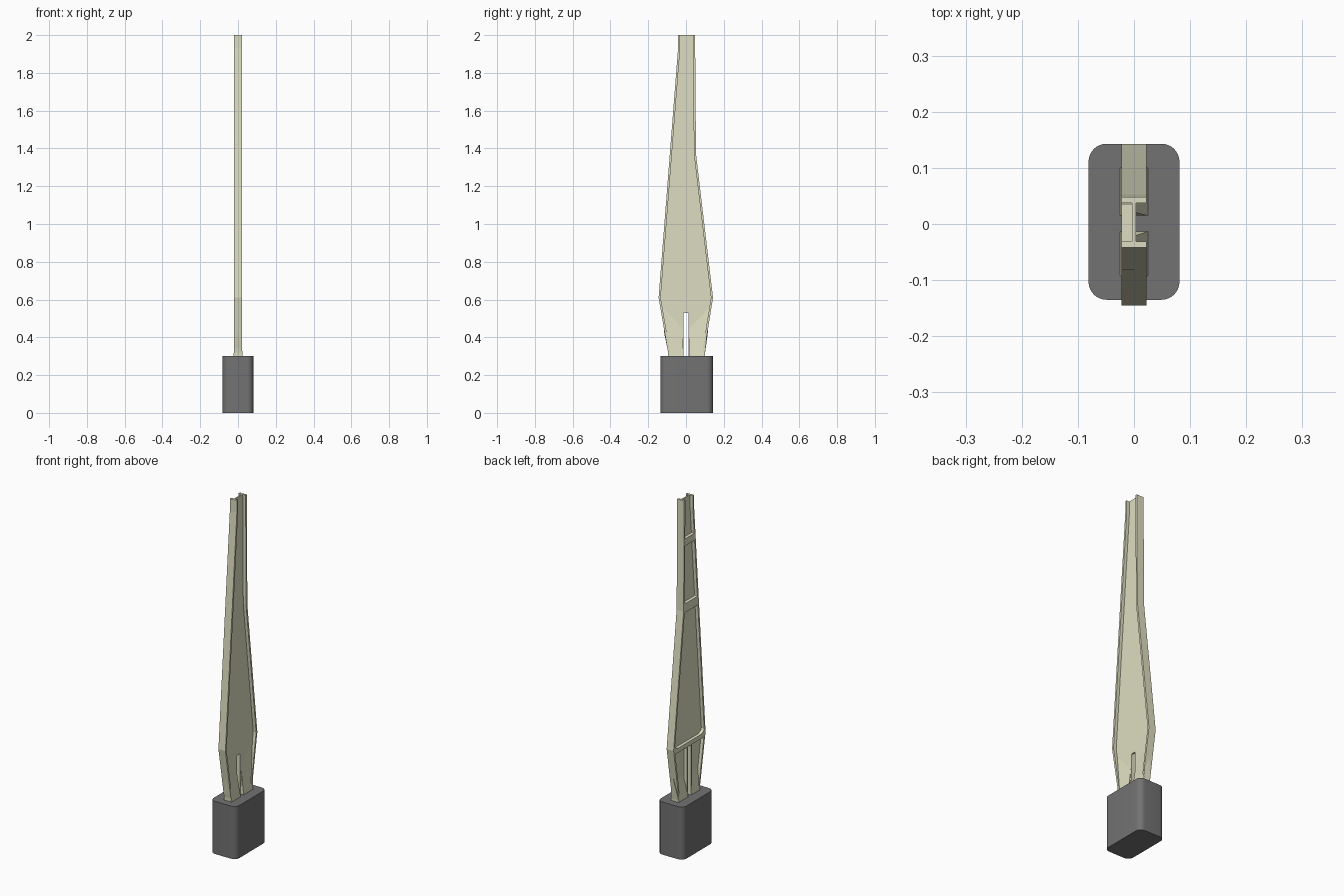
import bpy, bmesh

if "Cube" in bpy.data.objects:
    bpy.data.objects.remove(bpy.data.objects["Cube"])

def material(name, rgb):
    m = bpy.data.materials.new(name)
    m.diffuse_color = (*rgb, 1)
    m.use_nodes = True
    m.node_tree.nodes["Principled BSDF"].inputs["Base Color"].default_value = m.diffuse_color
    return m

CREAM = material("cream", (0.73, 0.73, 0.54))
GREY = material("dark_grey", (0.17, 0.17, 0.17))

def finish(name, bm, mat):
    bmesh.ops.recalc_face_normals(bm, faces=bm.faces)
    me = bpy.data.meshes.new(name)
    bm.to_mesh(me)
    bm.free()
    me.materials.append(mat)
    ob = bpy.data.objects.new(name, me)
    bpy.context.collection.objects.link(ob)
    return ob

def slab(name, pts, x0, x1):
    """Extrude a (y, z) outline from x0 to x1."""
    bm = bmesh.new()
    f = bm.faces.new([bm.verts.new((x0, y, z)) for y, z in pts])
    ext = bmesh.ops.extrude_face_region(bm, geom=[f])["geom"]
    verts = [v for v in ext if isinstance(v, bmesh.types.BMVert)]
    bmesh.ops.translate(bm, verts=verts, vec=(x1 - x0, 0, 0))
    return finish(name, bm, CREAM)

def strip(name, path, dy, x0, x1):
    """Flange following a path, dy thick towards the inside."""
    return slab(name, path + [(y + dy, z) for y, z in reversed(path)], x0, x1)

X = 0.022      # half thickness of the blade
T = 0.011      # flange thickness
front = [(-.093, .28), (-.095, .32), (-.145, .61), (-.042, 1.93), (-.042, 2)]
back = [(.1, .28), (.098, .33), (.143, .61), (.053, 1.37), (.048, 2)]

# Central web with the slit between the two legs
slit = [(.013, .28), (.013, .53), (-.013, .53), (-.013, .28)]
slab("web", front + back[::-1] + slit, -.004, .004)

# Outer flanges
strip("front_flange", front, T, -X, X)
strip("back_flange", back, -T, -X, X)

# Cross ribs on the left side of the web, filleted towards the flanges
def rib(name, z, y0, y1, h, r):
    slab(name, [(y0, z), (y1, z), (y1, z + h + r), (y1 - r * .35, z + h + r * .35),
                (y1 - r, z + h), (y0 + r, z + h), (y0 + r * .35, z + h + r * .35),
                (y0, z + h + r)], -X, 0)

rib("knee_rib", .585, -.137, .136, .025, .03)
rib("middle_rib", 1.36, -.082, .048, .05, .015)
rib("upper_rib", 1.74, -.052, .046, .04, .012)

# Legs: inner flange along the slit, tapered fill and foot collar
for name, s, a, b in (("front", -1, -.092, -.013), ("back", 1, .1, .015)):
    strip(name + "_leg_inner_flange",
          [(s * .013, .28), (s * .013, .53), (s * .013, .59)], s * .009, -X, 0)
    bm = bmesh.new()
    lo = [bm.verts.new(p) for p in ((-.027, a, .28), (.027, a, .28), (.027, b, .28), (-.027, b, .28))]
    mid = [bm.verts.new(p) for p in ((-.024, a, .31), (.024, a, .31), (.024, b, .31), (-.024, b, .31))]
    tip = [bm.verts.new(p) for p in ((-.004, s * .115, .42), (.004, s * .125, .56),
                                     (.004, s * .02, .45), (-.004, s * .03, .42))]
    for p, q in ((lo, mid), (mid, tip)):
        for i in range(4):
            j = (i + 1) % 4
            bm.faces.new((p[i], p[j], q[j], q[i]))
    bm.faces.new(lo[::-1])
    bm.faces.new(tip)
    finish(name + "_leg_foot", bm, CREAM)

# Rounded base block
bm = bmesh.new()
bmesh.ops.create_cube(bm, size=1)
for v in bm.verts:
    v.co = (v.co.x * .162, v.co.y * .278 + .004, v.co.z * .3 + .15)
edges = [e for e in bm.edges if abs(e.verts[0].co.z - e.verts[1].co.z) > .1]
bmesh.ops.bevel(bm, geom=edges, offset=.032, segments=8, profile=.5, affect='EDGES')
base = finish("base_block", bm, GREY)
bpy.context.view_layer.objects.active = base
base.select_set(True)
bpy.ops.object.shade_smooth_by_angle(angle=.6)
